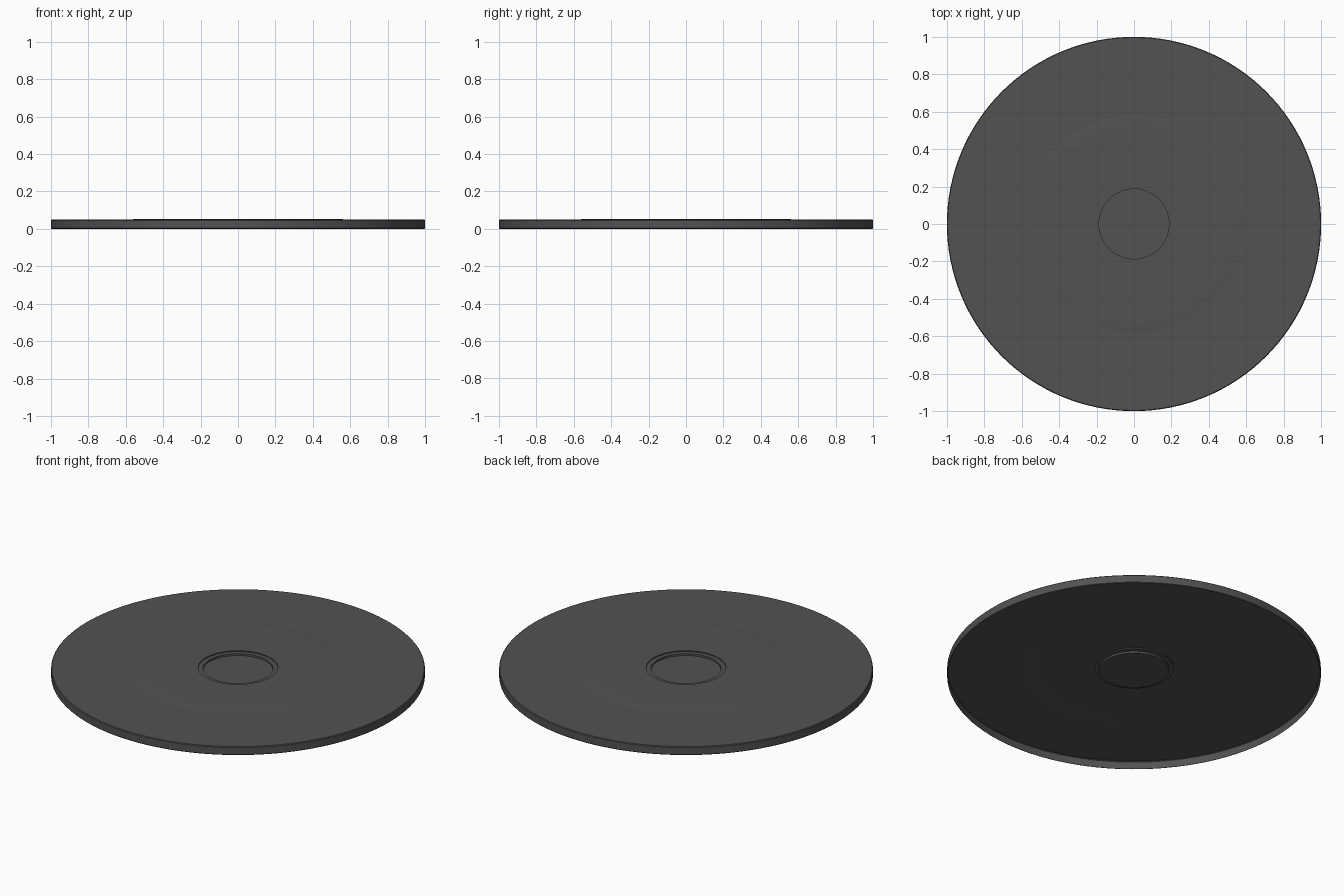
import bpy, bmesh, math

if "Cube" in bpy.data.objects:
    bpy.data.objects.remove(bpy.data.objects["Cube"])

SEGMENTS = 128

dark_grey = bpy.data.materials.new("dark_grey")
dark_grey.diffuse_color = (0.085, 0.085, 0.085, 1)
dark_grey.use_nodes = True
dark_grey.node_tree.nodes["Principled BSDF"].inputs["Base Color"].default_value = dark_grey.diffuse_color


def lathe(name, profile):
    """Spin a (radius, z) profile around the z axis as an open shell."""
    bm = bmesh.new()
    verts = [bm.verts.new((r, 0, z)) for r, z in profile]
    edges = [bm.edges.new(pair) for pair in zip(verts, verts[1:])]
    bmesh.ops.spin(bm, geom=verts + edges, cent=(0, 0, 0), axis=(0, 0, 1),
                   angle=math.tau, steps=SEGMENTS)
    bmesh.ops.remove_doubles(bm, verts=bm.verts, dist=1e-5)
    # Make the upper side the outside of the shell
    bmesh.ops.recalc_face_normals(bm, faces=bm.faces)
    if sum(f.normal.z * f.calc_area() for f in bm.faces) < 0:
        bmesh.ops.reverse_faces(bm, faces=bm.faces)
    mesh = bpy.data.meshes.new(name)
    bm.to_mesh(mesh)
    bm.free()
    mesh.materials.append(dark_grey)
    obj = bpy.data.objects.new(name, mesh)
    bpy.context.collection.objects.link(obj)
    bpy.context.view_layer.objects.active = obj
    obj.select_set(True)
    bpy.ops.object.shade_smooth_by_angle(angle=math.radians(30))
    obj.select_set(False)
    return obj


# Outer skirt and flat top, hollow underneath
lathe("outer_plate", [(0.996, 0), (1, 0.004), (1, 0.046), (0.996, 0.05),
                      (0.85, 0.05), (0.583, 0.05)])

# Slightly raised middle with a soft shoulder, stepping down to the hub
lathe("raised_middle", [(0.583, 0.05), (0.57, 0.0508), (0.545, 0.0525),
                        (0.53, 0.053), (0.213, 0.053), (0.213, 0.047)])

# Sunken hub with a narrow ledge around it
lathe("sunken_hub", [(0.213, 0.047), (0.187, 0.047), (0.187, 0.036), (0, 0.036)])
